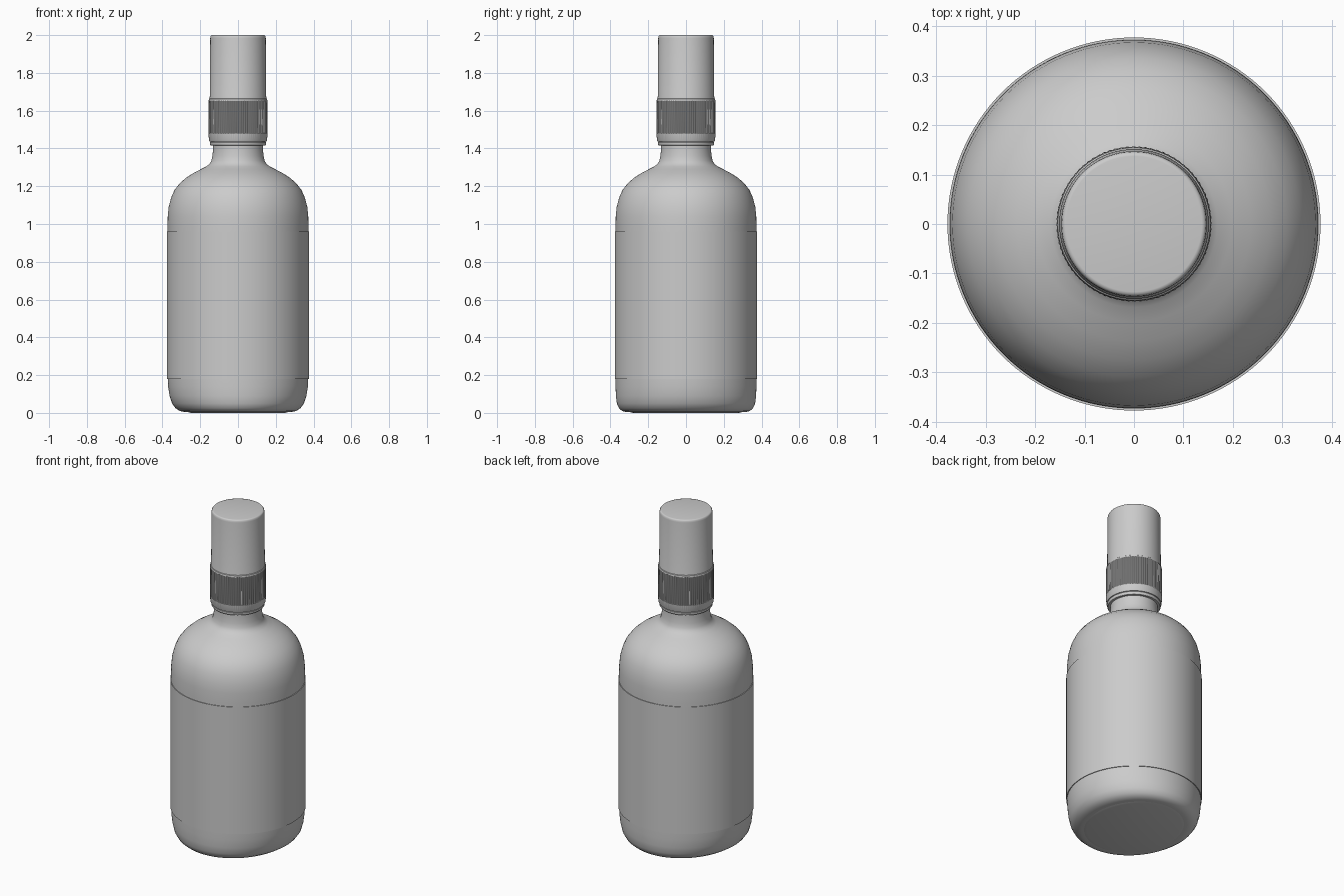
import bpy, bmesh, math


def lathe(name, profile, sides=128, cap=True, ribs=None, smooth=30):
    """Spin (z, rx[, ry]) rows around z; rows listed in ribs get a toothed outline."""
    bm = bmesh.new()
    rings = []
    for i, row in enumerate(profile):
        z, rx, ry = row[0], row[1], row[-1]
        ring = []
        for k in range(sides):
            a = 2 * math.pi * k / sides
            d = 0.003 if ribs and i in ribs and k % 4 in (2, 3) else 0
            ring.append(bm.verts.new(((rx - d) * math.cos(a), (ry - d) * math.sin(a), z)))
        rings.append(ring)
    for a, b in zip(rings, rings[1:]):
        for k in range(sides):
            n = (k + 1) % sides
            bm.faces.new((a[k], a[n], b[n], b[k]))
    if cap:
        bm.faces.new(rings[0][::-1])
        bm.faces.new(rings[-1])
    me = bpy.data.meshes.new(name)
    bm.to_mesh(me)
    bm.free()
    ob = bpy.data.objects.new(name, me)
    bpy.context.collection.objects.link(ob)
    bpy.ops.object.select_all(action='DESELECT')
    ob.select_set(True)
    bpy.context.view_layer.objects.active = ob
    bpy.ops.object.shade_smooth_by_angle(angle=math.radians(smooth))
    return ob


# Bottle: slightly oval base, straight wall, round shoulder, short neck
lathe("bottle_body", [
    (0.004, 0.25, 0.29), (0.004, 0.28, 0.315), (0.010, 0.308, 0.338),
    (0.025, 0.331, 0.355), (0.05, 0.349, 0.366), (0.09, 0.362, 0.371),
    (0.14, 0.370, 0.373), (0.20, 0.373), (0.60, 0.373), (0.98, 0.373),
    (1.04, 0.372), (1.09, 0.367), (1.14, 0.354), (1.18, 0.336),
    (1.215, 0.309), (1.245, 0.275), (1.27, 0.236), (1.29, 0.197),
    (1.305, 0.168), (1.318, 0.151), (1.335, 0.141), (1.36, 0.136),
    (1.39, 0.132), (1.43, 0.132)], smooth=40)
lathe("base_foot", [(0.0, 0.25, 0.28), (0.006, 0.27, 0.305)])

# Wrap-around label, a thin shell just outside the glass
lathe("label", [(0.18, 0.3725), (0.18, 0.377), (0.96, 0.377), (0.96, 0.3725)], cap=False)

# Tamper ring under the cap
lathe("tamper_ring", [
    (1.416, 0.131), (1.416, 0.145), (1.420, 0.148), (1.432, 0.149), (1.436, 0.146)])

# Ribbed collar
lathe("cap_collar", [
    (1.436, 0.140), (1.436, 0.151), (1.442, 0.154), (1.48, 0.156), (1.482, 0.157),
    (1.650, 0.1565), (1.652, 0.1555), (1.662, 0.154), (1.665, 0.150)],
    sides=320, ribs={4, 5})

# Smooth upper cap
lathe("cap_top", [
    (1.655, 0.151), (1.67, 0.151), (1.675, 0.1495), (1.985, 0.147),
    (1.994, 0.1455), (1.999, 0.142), (2.0, 0.137)], smooth=45)
